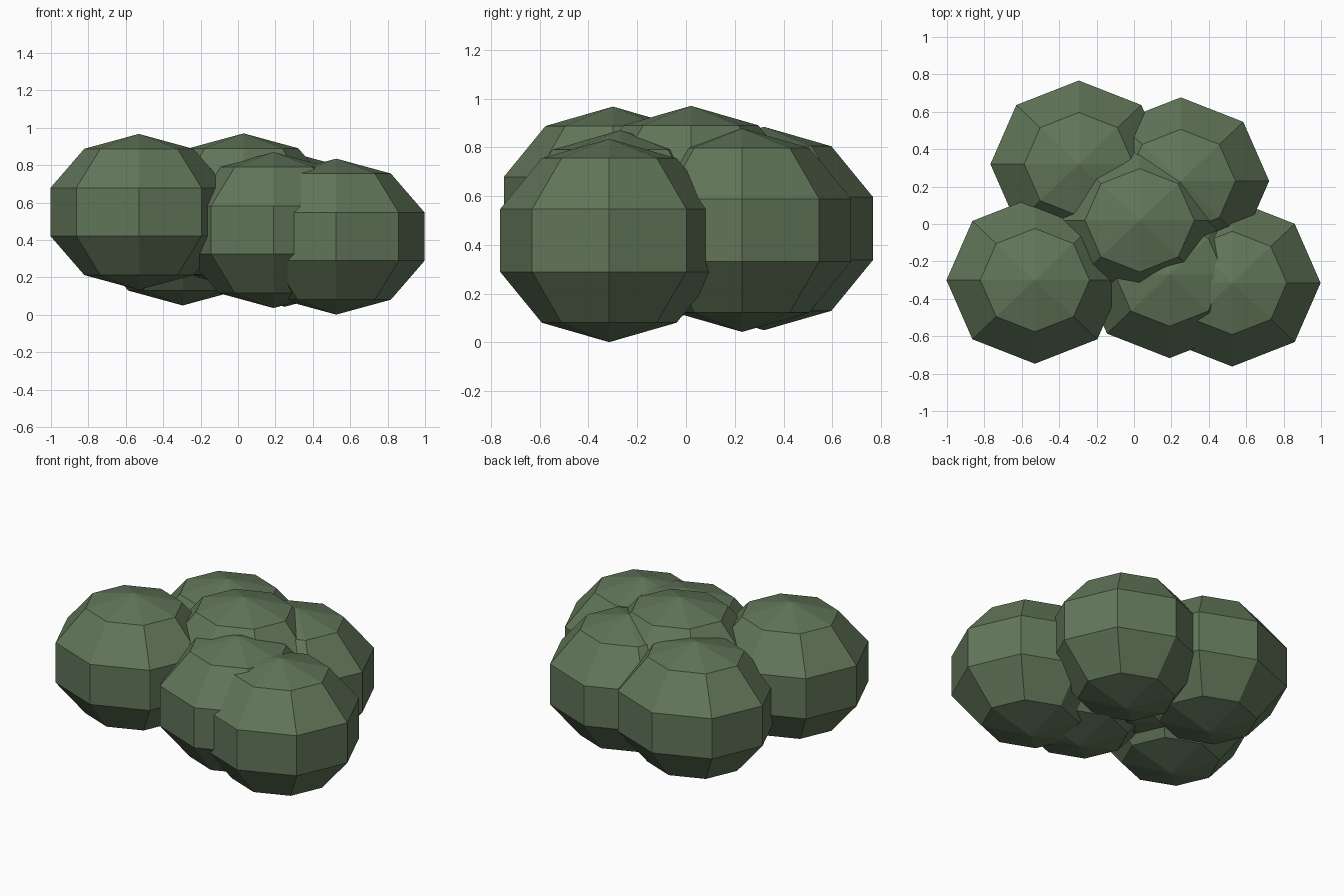
import bpy

if "Cube" in bpy.data.objects:
    bpy.data.objects.remove(bpy.data.objects["Cube"])

# Dark foliage green
leaf = bpy.data.materials.new("foliage")
leaf.diffuse_color = (0.12, 0.18, 0.10, 1)
leaf.use_nodes = True
leaf.node_tree.nodes["Principled BSDF"].inputs["Base Color"].default_value = leaf.diffuse_color

# Faceted leaf clumps that overlap to form the bush
clumps = {
    "clump_front_left": (-0.53, -0.30, 0.55),
    "clump_front_right": (0.525, -0.315, 0.418),
    "clump_front_middle": (0.19, -0.27, 0.453),
    "clump_centre": (0.03, 0.02, 0.553),
    "clump_back_left": (-0.295, 0.32, 0.467),
    "clump_back_right": (0.25, 0.23, 0.46),
}


def add_clump(name, centre):
    bpy.ops.mesh.primitive_uv_sphere_add(
        segments=8, ring_count=5, radius=1, location=centre)
    obj = bpy.context.object
    obj.name = name
    obj.scale = (0.497, 0.47, 0.417)
    bpy.ops.object.transform_apply(location=False, rotation=False, scale=True)
    obj.data.materials.append(leaf)


for name, centre in clumps.items():
    add_clump(name, centre)
